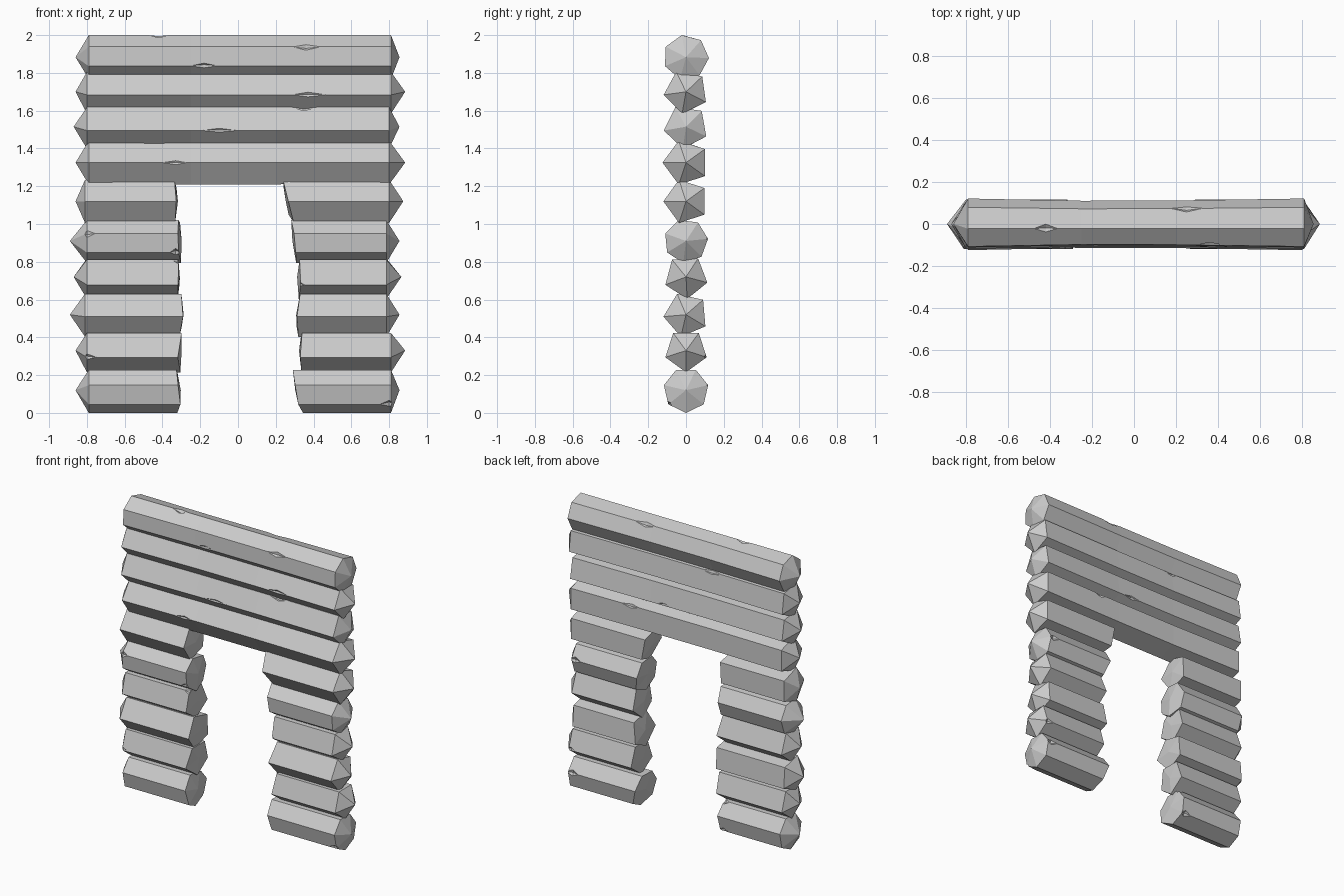
import bpy, bmesh, math, random
from mathutils import Vector

random.seed(4)
cube = bpy.data.objects.get("Cube")
if cube:
    bpy.data.objects.remove(cube)

stone = bpy.data.materials.new("grey_wood")
stone.use_nodes = True
colour = (0.6, 0.6, 0.6, 1)
stone.diffuse_color = colour
stone.node_tree.nodes["Principled BSDF"].inputs["Base Color"].default_value = colour


def add_object(name, bm):
    bmesh.ops.recalc_face_normals(bm, faces=bm.faces)
    mesh = bpy.data.meshes.new(name)
    bm.to_mesh(mesh)
    bm.free()
    mesh.materials.append(stone)
    obj = bpy.data.objects.new(name, mesh)
    bpy.context.collection.objects.link(obj)
    return obj


def corner(row, i):
    """Offset of one long log edge from the log axis, with its height."""
    z, sides, phase, radius = row[:4]
    a = math.radians(phase + 360 * i / sides)
    return radius * math.cos(a), z + radius * math.sin(a)


def make_log(name, row, sections, tips, chips):
    """Sections are (function giving x from height, width scale)."""
    bm = bmesh.new()
    sides = row[1]
    rings = []
    for x_at, width in sections:
        ring = []
        for i in range(sides):
            y, z = corner(row, i)
            ring.append(bm.verts.new((x_at(z - row[0]), y * width, z)))
        rings.append(ring)
    for a, b in zip(rings, rings[1:]):
        for i in range(sides):
            j = (i + 1) % sides
            bm.faces.new((a[i], a[j], b[j], b[i]))
    for ring, tip in ((rings[0], tips[0]), (rings[-1], tips[1])):
        point = bm.verts.new((tip, 0, row[0]))
        for i in range(sides):
            bm.faces.new((ring[i], ring[(i + 1) % sides], point))
    log = add_object(name, bm)
    for edge, x, length in chips:
        chip(log, row, edge, x, length)
    return log


def chip(log, row, edge, x, length):
    """Cut a small diamond notch out of a long edge."""
    y, z = corner(row, edge)
    out = Vector((0, y, z - row[0])).normalized()
    side = out.cross(Vector((1, 0, 0)))
    centre = Vector((x, y, z)) + out * 0.012
    bm = bmesh.new()
    ends = [bm.verts.new(centre + Vector((s * length / 2, 0, 0))) for s in (-1, 1)]
    belt = [bm.verts.new(centre + d) for d in
            (out * 0.05, side * 0.06, out * -0.032, side * -0.06)]
    for i in range(4):
        for e in ends:
            bm.faces.new((belt[i], belt[(i + 1) % 4], e))
    cutter = add_object("chip_cutter", bm)
    cutter.hide_render = True
    mod = log.modifiers.new("chip", 'BOOLEAN')
    mod.operation = 'DIFFERENCE'
    mod.solver = 'EXACT'
    mod.object = cutter
    bpy.context.view_layer.update()
    graph = bpy.context.evaluated_depsgraph_get()
    mesh = bpy.data.meshes.new_from_object(log.evaluated_get(graph))
    log.modifiers.clear()
    log.data = mesh
    bpy.data.objects.remove(cutter)


def flat(x):
    return lambda h: x


def ragged(x, slope):
    return lambda h: x + slope * h + random.uniform(-0.012, 0.012)


# Post logs: height, sides, phase, radius, left and right shoulders and tips,
# then the inner ends with their slopes
posts = [
    (0.12, 7, 270, 0.12, -0.79, 0.81, -0.86, 0.855, -0.315, 0.0, 0.315, -0.18),
    (0.33, 5, 198, 0.115, -0.80, 0.81, -0.86, 0.885, -0.31, 0.05, 0.335, -0.05),
    (0.52, 5, 185, 0.12, -0.81, 0.785, -0.89, 0.855, -0.30, 0.0, 0.32, 0.0),
    (0.72, 5, 201, 0.117, -0.80, 0.785, -0.87, 0.865, -0.32, -0.05, 0.325, 0.03),
    (0.91, 7, 160, 0.117, -0.80, 0.785, -0.89, 0.855, -0.31, 0.0, 0.30, -0.1),
    (1.12, 5, 180, 0.12, -0.81, 0.80, -0.86, 0.875, -0.33, -0.02, 0.265, -0.18),
]
right_chips = {0: [(1, -0.35, 0.13), (3, -0.33, 0.12)], 1: [(0, -0.8, 0.16)],
               3: [(4, -0.32, 0.1)], 4: [(0, -0.8, 0.14), (1, -0.33, 0.1)]}
left_chips = {0: [(6, 0.8, 0.16), (2, 0.78, 0.14)], 1: [(2, 0.8, 0.14)],
              3: [(0, 0.32, 0.1)], 4: [(4, 0.76, 0.14)]}
for n, row in enumerate(posts):
    a, b, tip_a, tip_b, in_a, slope_a, in_b, slope_b = row[4:]
    make_log(f"right_post_log_{n + 1}", row, [(flat(a), 1), (ragged(in_a, slope_a), 1)],
             (tip_a, in_a + 0.012), right_chips.get(n, []))
    make_log(f"left_post_log_{n + 1}", row, [(ragged(in_b, slope_b), 1), (flat(b), 1)],
             (in_b - 0.012, tip_b), left_chips.get(n, []))

# Long logs over the opening: same first values, then shoulders and tips
lintels = [
    (1.325, 5, 180, 0.122, -0.79, 0.80, -0.86, 0.885),
    (1.515, 5, 190, 0.117, -0.80, 0.80, -0.87, 0.855),
    (1.70, 5, 188, 0.117, -0.80, 0.81, -0.86, 0.885),
    (1.883, 7, 152, 0.119, -0.79, 0.81, -0.86, 0.855),
]
lintel_chips = [
    [(0, -0.33, 0.3), (3, 0.35, 0.25), (1, 0.27, 0.2)],
    [(0, -0.1, 0.48), (4, 0.35, 0.25), (2, 0.1, 0.3)],
    [(0, 0.37, 0.36), (3, -0.25, 0.3)],
    [(1, -0.18, 0.34), (0, 0.36, 0.28), (6, -0.42, 0.18), (5, 0.25, 0.3)],
]
for n, row in enumerate(lintels):
    a, b, tip_a, tip_b = row[4:]
    make_log(f"lintel_log_{n + 1}", row,
             [(flat(a), 1.02), (flat(-0.25), 0.93), (flat(0.2), 0.94), (flat(b), 1.02)],
             (tip_a, tip_b), lintel_chips[n])
